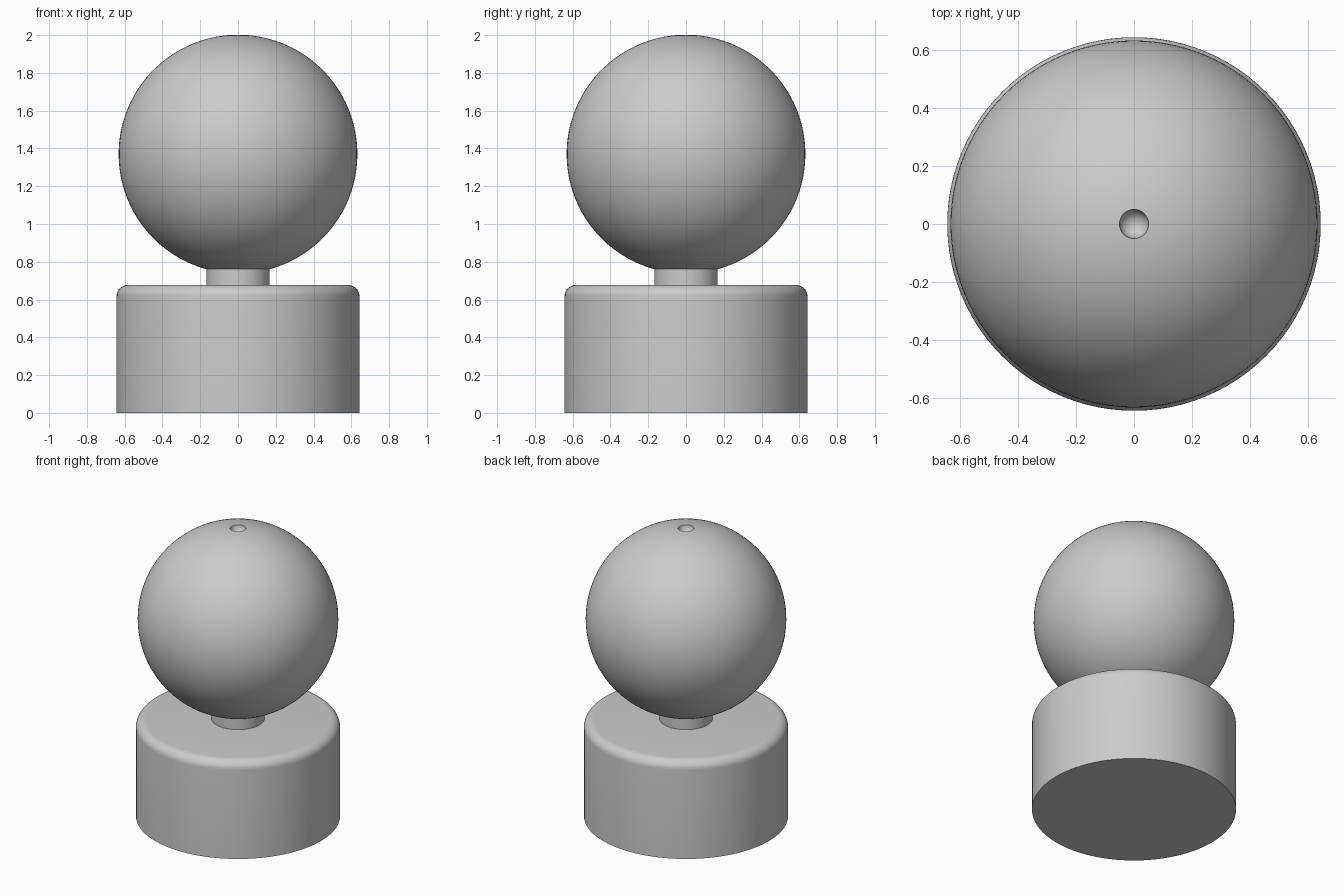
import bpy
import bmesh
from math import sin, cos, pi, asin, acos, radians

cube = bpy.data.objects.get("Cube")
if cube:
    bpy.data.objects.remove(cube, do_unlink=True)

grey = bpy.data.materials.new("plain grey")
grey.use_nodes = True
colour = (0.6, 0.6, 0.6, 1)
grey.diffuse_color = colour
grey.node_tree.nodes["Principled BSDF"].inputs["Base Color"].default_value = colour


def arc(radius, centre_r, centre_z, start, end, steps):
    """Points on an arc; angles are measured from straight up."""
    angles = [start + (end - start) * i / steps for i in range(steps + 1)]
    return [(centre_r + radius * sin(a), centre_z + radius * cos(a)) for a in angles]


def lathe(name, profile, segments=96):
    """Spin an (r, z) profile around the z axis into a smooth solid."""
    bm = bmesh.new()
    verts = [bm.verts.new((r, 0, z)) for r, z in profile]
    edges = [bm.edges.new(pair) for pair in zip(verts, verts[1:])]
    bmesh.ops.spin(bm, geom=verts + edges, cent=(0, 0, 0), axis=(0, 0, 1),
                   angle=2 * pi, steps=segments)
    bmesh.ops.remove_doubles(bm, verts=bm.verts, dist=0.0001)
    bmesh.ops.recalc_face_normals(bm, faces=bm.faces)
    mesh = bpy.data.meshes.new(name)
    bm.to_mesh(mesh)
    bm.free()
    mesh.materials.append(grey)
    obj = bpy.data.objects.new(name, mesh)
    bpy.context.collection.objects.link(obj)
    bpy.ops.object.select_all(action="DESELECT")
    obj.select_set(True)
    bpy.context.view_layer.objects.active = obj
    bpy.ops.object.shade_smooth_by_angle(angle=radians(30))
    return obj


# Drum base with a rounded upper rim
base_r, base_h, fillet = 0.643, 0.677, 0.06
rim = arc(fillet, base_r - fillet, base_h - fillet, 0, pi / 2, 8)
lathe("base", [(0, base_h)] + rim + [(base_r, 0), (0, 0)])

# Ball with a small round dimple sunk into its top
ball_r, ball_z, hole_r = 0.632, 1.37, 0.05
rim_z = ball_z + ball_r * cos(asin(hole_r / ball_r))
dimple = arc(hole_r, 0, rim_z, pi, pi / 2, 8)

# Ball surface ends where it meets the neck
neck_r = 0.167
neck_angle = pi - asin(neck_r / ball_r)
shell = arc(ball_r, 0, ball_z, asin(hole_r / ball_r), neck_angle, 56)

# Ball and neck are one turned piece standing on the base
lathe("ball_and_neck", dimple + shell[1:] + [(neck_r, base_h), (0, base_h - 0.01)])
